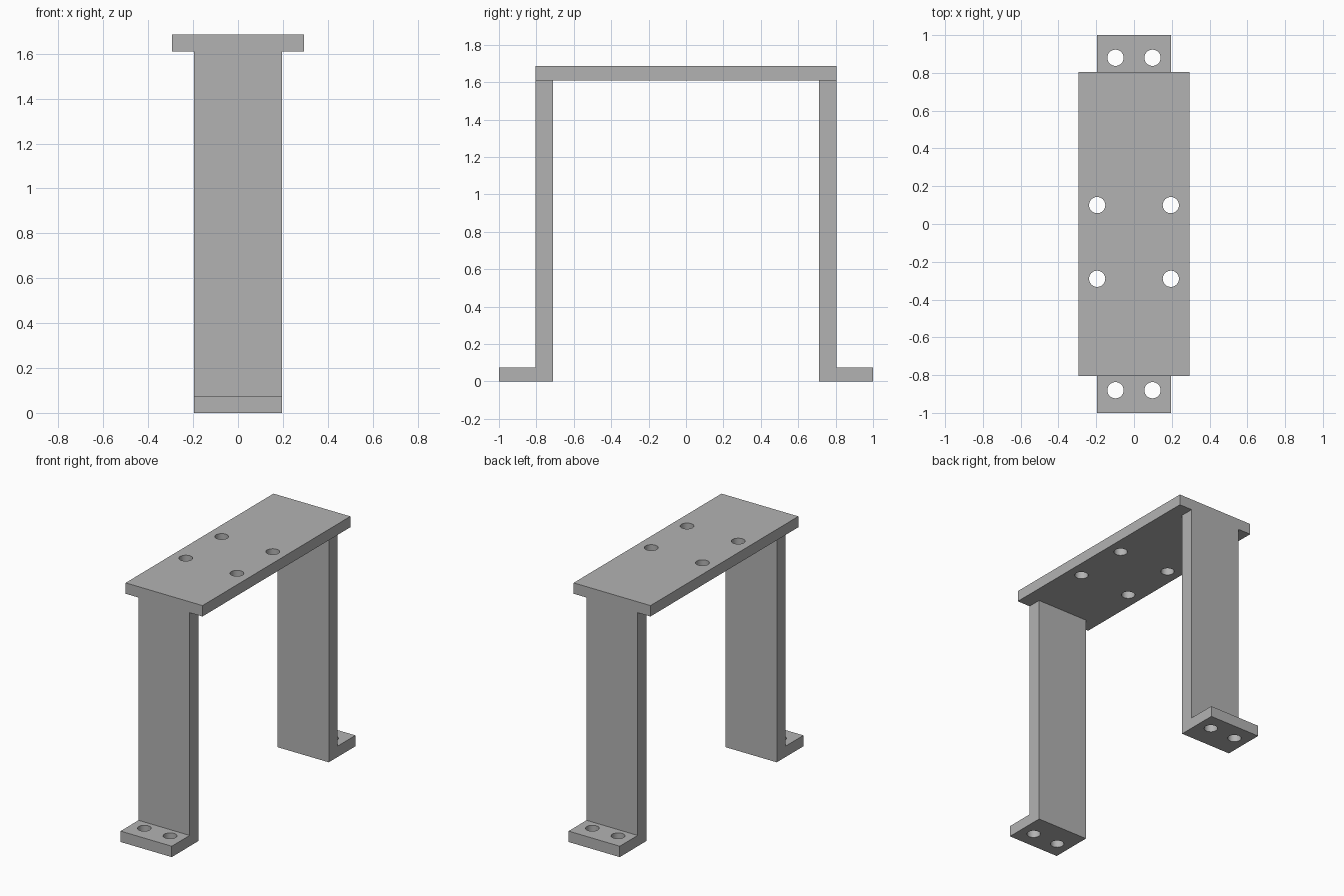
import bpy
import bmesh
from math import radians
from mathutils import Matrix, Vector

default_cube = bpy.data.objects.get("Cube")
if default_cube:
    bpy.data.objects.remove(default_cube, do_unlink=True)

# Overall dimensions
LEG_HALF, TOP_HALF = 0.195, 0.293
LEG_IN, LEG_OUT, FOOT_END = 0.71, 0.805, 1.0
FOOT_Z, DECK_Z, TOP_Z = 0.075, 1.61, 1.685
HOLE_R = 0.043

grey = bpy.data.materials.new("plain grey")
grey.use_nodes = True
grey.diffuse_color = (0.45, 0.45, 0.45, 1)
grey.node_tree.nodes["Principled BSDF"].inputs["Base Color"].default_value = grey.diffuse_color


def make_object(name, bm):
    bmesh.ops.recalc_face_normals(bm, faces=bm.faces)
    mesh = bpy.data.meshes.new(name)
    bm.to_mesh(mesh)
    bm.free()
    obj = bpy.data.objects.new(name, mesh)
    bpy.context.collection.objects.link(obj)
    mesh.materials.append(grey)
    return obj


def extrude_profile(name, profile, half_width):
    """Sweep a (y, z) outline across x."""
    bm = bmesh.new()
    face = bm.faces.new([bm.verts.new((-half_width, y, z)) for y, z in profile])
    swept = bmesh.ops.extrude_face_region(bm, geom=[face])["geom"]
    verts = [g for g in swept if isinstance(g, bmesh.types.BMVert)]
    bmesh.ops.translate(bm, verts=verts, vec=Vector((2 * half_width, 0, 0)))
    return make_object(name, bm)


def drill(obj, centres, z):
    """Cut vertical round holes through a plate centred at height z."""
    bm = bmesh.new()
    for x, y in centres:
        bmesh.ops.create_cone(bm, cap_ends=True, segments=32, radius1=HOLE_R,
                              radius2=HOLE_R, depth=0.2,
                              matrix=Matrix.Translation((x, y, z)))
    cutter = make_object(obj.name + "_hole_cutter", bm)
    cutter.hide_render = True
    mod = obj.modifiers.new("holes", 'BOOLEAN')
    mod.operation, mod.solver, mod.object = 'DIFFERENCE', 'EXACT', cutter
    bpy.ops.object.select_all(action='DESELECT')
    bpy.context.view_layer.objects.active = obj
    obj.select_set(True)
    bpy.ops.object.modifier_apply(modifier=mod.name)
    bpy.data.objects.remove(cutter, do_unlink=True)
    bpy.ops.object.shade_smooth_by_angle(angle=radians(30))


# Top plate with four mounting holes
top = extrude_profile("top_plate", [(-LEG_OUT, DECK_Z), (LEG_OUT, DECK_Z),
                                    (LEG_OUT, TOP_Z), (-LEG_OUT, TOP_Z)], TOP_HALF)
drill(top, [(x, y) for x in (-0.195, 0.195) for y in (-0.29, 0.1)],
      (DECK_Z + TOP_Z) / 2)

# L-shaped legs with outward feet, two bolt holes each
for name, side in (("front_leg", -1), ("back_leg", 1)):
    outline = [(LEG_IN, 0), (FOOT_END, 0), (FOOT_END, FOOT_Z),
               (LEG_OUT, FOOT_Z), (LEG_OUT, DECK_Z), (LEG_IN, DECK_Z)]
    leg = extrude_profile(name, [(side * y, z) for y, z in outline], LEG_HALF)
    drill(leg, [(x, side * 0.88) for x in (-0.098, 0.098)], FOOT_Z / 2)
